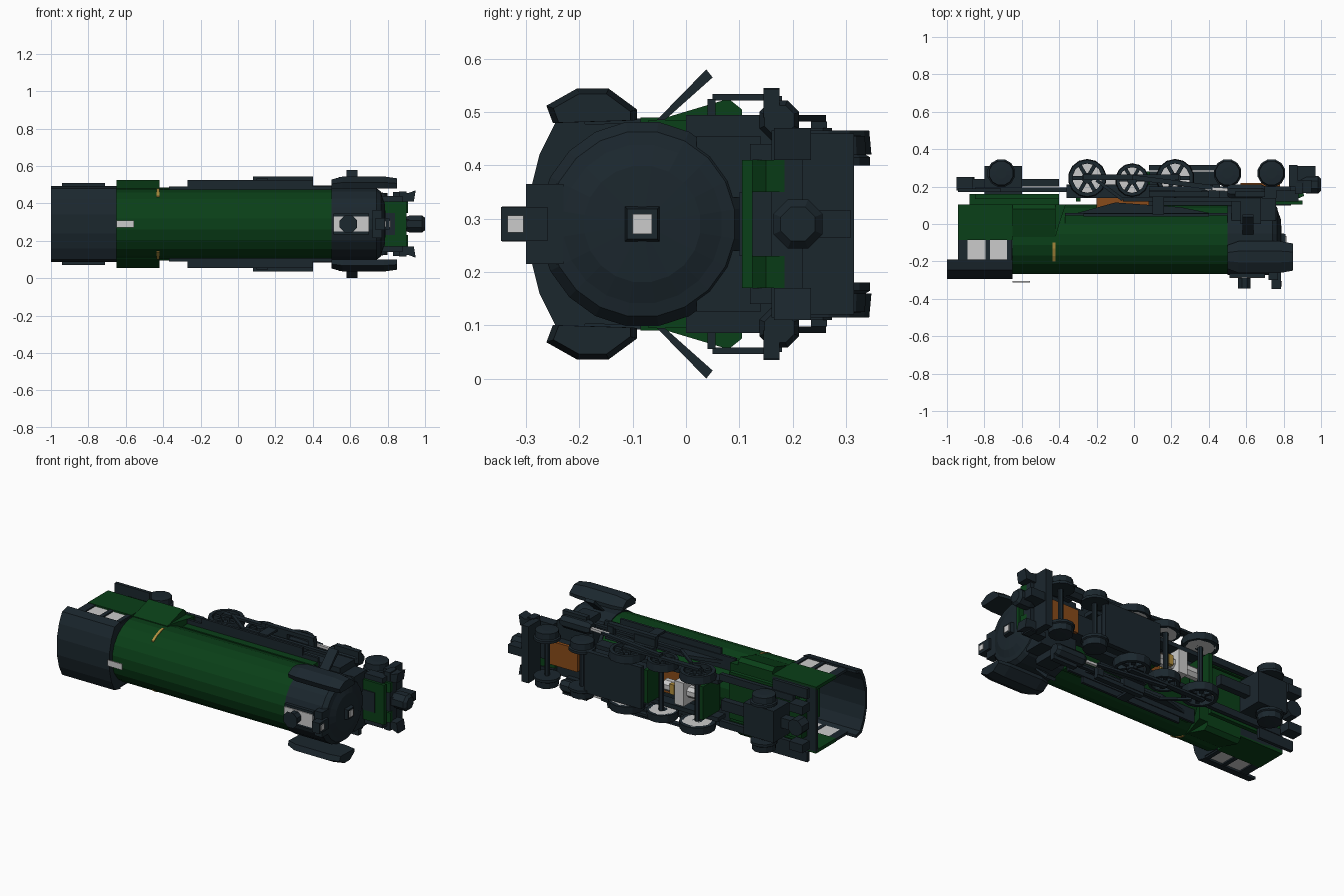
import bpy, bmesh
from math import sin, cos, pi, sqrt, hypot
from mathutils import Vector

if "Cube" in bpy.data.objects:
    bpy.data.objects.remove(bpy.data.objects["Cube"])

# Locomotive lying on its side: nose +x, roof -y, wheels +y, width along z about ZC
ZC = 0.29

def mat(name, c):
    m = bpy.data.materials.new(name)
    m.diffuse_color = (*c, 1)
    m.use_nodes = True
    m.node_tree.nodes["Principled BSDF"].inputs["Base Color"].default_value = m.diffuse_color
    return m

DARK = mat("dark_slate", (0.011, 0.02, 0.027))
GREEN = mat("green_paint", (0.003, 0.05, 0.009))
COPPER = mat("copper", (0.25, 0.07, 0.01))
GOLD = mat("gold", (0.45, 0.28, 0.05))

def finish(name, bm, m):
    bmesh.ops.recalc_face_normals(bm, faces=bm.faces)
    me = bpy.data.meshes.new(name)
    bm.to_mesh(me)
    bm.free()
    if m:
        me.materials.append(m)
    ob = bpy.data.objects.new(name, me)
    bpy.context.collection.objects.link(ob)
    return ob

def place(axis, a, b, h):
    """Profile (a, b) extruded by h along axis; widths measured from ZC."""
    return Vector({'x': (h, a, ZC + b), 'y': (a, h, ZC + b), 'z': (a, b, ZC + h)}[axis])

def prism(name, pts, axis, h0, h1, m=None):
    bm = bmesh.new()
    lo = [bm.verts.new(place(axis, a, b, h0)) for a, b in pts]
    hi = [bm.verts.new(place(axis, a, b, h1)) for a, b in pts]
    n = len(pts)
    bm.faces.new(lo)
    bm.faces.new(hi)
    for i in range(n):
        bm.faces.new((lo[i], lo[(i + 1) % n], hi[(i + 1) % n], hi[i]))
    return finish(name, bm, m)

def box(name, x0, x1, y0, y1, w0, w1, m=None):
    return prism(name, [(x0, y0), (x1, y0), (x1, y1), (x0, y1)], 'z', w0, w1, m)

def lathe(name, prof, axis, ca, cb, n, m=None, closed=False):
    """Revolve (radius, height) points about an axis through (ca, cb)."""
    bm = bmesh.new()
    rings = [[bm.verts.new(place(axis, ca + r * cos(2 * pi * (i + .5) / n), cb + r * sin(2 * pi * (i + .5) / n), h))
              for i in range(n)] for r, h in prof]
    pairs = list(zip(rings, rings[1:] + rings[:1])) if closed else list(zip(rings, rings[1:]))
    for p, q in pairs:
        for i in range(n):
            bm.faces.new((p[i], p[(i + 1) % n], q[(i + 1) % n], q[i]))
    if not closed:
        bm.faces.new(rings[0])
        bm.faces.new(rings[-1])
    return finish(name, bm, m)

def bar(name, p, q, t, w0, w1, m=None):
    """Straight rod in the x-y plane, from width w0 to w1."""
    dx, dy = q[0] - p[0], q[1] - p[1]
    k = t / 2 / hypot(dx, dy)
    nx, ny = -dy * k, dx * k
    return prism(name, [(p[0] + nx, p[1] + ny), (q[0] + nx, q[1] + ny),
                        (q[0] - nx, q[1] - ny), (p[0] - nx, p[1] - ny)], 'z', w0, w1, m)

# Boiler and smokebox
CY = -0.082
lathe("boiler", [(.188, -.66), (.188, .51)], 'x', CY, 0, 20, GREEN)
lathe("smokebox", [(.194, .5), (.194, .74), (.175, .765), (.15, .77), (.11, .785), (.03, .79)], 'x', CY, 0, 20, DARK)
lathe("smokebox_lamp_rim", [(.05, .775), (.04, .81)], 'x', CY, 0, 4, DARK)
lathe("smokebox_lamp", [(.026, .80), (.026, .815)], 'x', CY, 0, 4)

# Chimney, top lamp and whistle
box("chimney_base", .51, .70, -.285, -.24, -.055, .055, DARK)
box("chimney_plate", .51, .70, -.29, -.28, -.04, .04)
lathe("chimney", [(.05, -.345), (.036, -.345), (.036, -.29), (.055, -.26)], 'y', .59, 0, 8, DARK)
box("top_lamp_bracket", .72, .77, -.30, -.23, -.075, .075, DARK)
box("top_lamp_housing", .735, .785, -.347, -.26, -.032, .032, DARK)
box("top_lamp", .78, .79, -.335, -.305, -.016, .016)
box("whistle", -.65, -.555, -.312, -.306, -.018, .018)

# Cab: arched open-backed shell with front wall
outer = [(-.19, .202), (-.245, .19), (-.275, .13), (-.295, .05)]
outer += [(y, -w) for y, w in reversed(outer)]
inner = [(y + .018 if y < -.2 else y, w * .92) for y, w in reversed(outer)]
prism("cab_roof", outer + inner, 'x', -1, -.65, DARK)
prism("cab_front", [(.10, .19)] + [(y, w * .93) for y, w in outer] + [(.10, -.19)], 'x', -.67, -.65, DARK)
box("cab_floor", -.94, -.65, .085, .105, -.19, .19, DARK)
box("cab_backhead", -.78, -.67, -.16, .09, -.12, .12, GREEN)

# Chassis centre parts
box("rear_frame", -.88, -.4, .10, .16, -.11, .11, GREEN)
box("rear_truck", -.80, -.60, .16, .31, -.095, .095, DARK)
box("rear_truck_arm", -.60, -.40, .20, .24, -.03, .03, DARK)
box("rear_drawbar", -.90, -.66, .19, .24, -.03, .03, DARK)
lathe("rear_coupler", [(.05, .18), (.05, .25)], 'y', -.90, 0, 8, DARK)
box("undertray", .08, .46, .285, .315, -.125, .125, DARK)
box("frame_spine", .08, .46, .10, .28, -.06, .06, DARK)
box("front_spine", .46, .84, .10, .20, -.06, .06, DARK)
box("motor_coil", -.2, .08, .08, .15, -.075, .075, COPPER)
lathe("motor_shaft", [(.035, -.28), (.035, .0)], 'x', .19, 0, 8)
box("motor_bracket", -.16, -.10, .14, .25, -.07, .07)
box("motor_terminal", -.08, -.05, .15, .23, -.03, .03, GOLD)
box("front_coil", .57, .78, .20, .22, -.07, .07, COPPER)
for x in (-.31, .06):
    box("motor_frame_end", x, x + .025, .12, .28, -.10, .10, GREEN)

# Front end
box("front_deck", .70, .90, .105, .125, -.12, .12, GREEN)
box("front_beam", .86, .90, .16, .22, -.175, .175, DARK)
box("pilot_plate", .83, .875, .2, .315, -.17, .17, DARK)
lathe("front_coupler", [(.035, .88), (.05, .92), (.05, .985), (.035, 1.0)], 'x', .21, 0, 8, DARK)
box("coupler_shank", .84, .97, .17, .31, -.025, .025, DARK)

def spoked_wheel(s, x, y, r, spokes, w):
    t = r * .24
    lathe("wheel_rim", [(r, s * w), (r * .96, s * (w + .045)), (r - t, s * (w + .045)), (r - t, s * w)],
          'z', x, y, 14, DARK, True)
    lathe("wheel_hub", [(r * .3, s * w), (r * .3, s * (w + .05))], 'z', x, y, 8, DARK)
    lathe("wheel_disc", [(r * .85, s * w), (r * .85, s * (w + .008))], 'z', x, y, 12)
    for i in range(spokes):
        a = 2 * pi * i / spokes
        bar("wheel_spoke", (x, y), (x + cos(a) * r * .85, y + sin(a) * r * .85), r * .2,
            s * (w + .01), s * (w + .035), DARK)

# Everything mirrored about the long centre plane
for s in (1, -1):
    def sbox(name, x0, x1, y0, y1, w0, w1, m=None):
        return box(name, x0, x1, y0, y1, s * w0, s * w1, m)

    # Gold trim strip on the boiler side
    arc = [(y, s * sqrt(.1905 ** 2 - (y - CY) ** 2)) for y in (-.2, -.17, -.13, -.1)]
    prism("boiler_band", arc + [(y, w * .9) for y, w in reversed(arc)], 'x', -.435, -.42, GOLD)
    # Cab side and windows
    sbox("cab_side", -.94, -.65, -.085, .105, .18, .20, GREEN)
    for x in (-.94, -.795, -.68):
        sbox("cab_pillar", x, x + (.05 if x < -.9 else .025), -.20, -.08, .182, .198, DARK)
    sbox("cab_window", -.89, -.68, -.20, -.085, .184, .190)
    # Flared side tank with sloped front
    prism("side_tank", [(-.07, s * .17), (-.07, s * .19), (.08, s * .235), (.105, s * .215), (.105, s * .1)],
          'x', -.65, -.42, GREEN)
    prism("tank_slope", [(-.42, -.07), (-.40, .0), (-.365, .105), (-.42, .105)], 'z', s * .1, s * .195, GREEN)
    # Running board and braces beneath the boiler
    sbox("running_board", -.37, .5, .045, .06, .12, .20, DARK)
    sbox("outer_board", -.27, .4, .04, .055, .19, .235, DARK)
    sbox("board_skirt", -.37, .5, .0, .045, .15, .175, GREEN)
    prism("board_brace", [(-.3, .06), (.4, .06), (.25, .09), (-.1, .115)], 'z', s * .15, s * .17, DARK)
    # Valve gear bracket loop
    sbox("gear_outer", .08, .40, .145, .175, .232, .255, DARK)
    sbox("gear_inner", .08, .40, .165, .20, .17, .195, DARK)
    for x0, x1 in ((.08, .22), (.36, .40)):
        sbox("gear_link", x0, x1, .15, .18, .19, .24, DARK)
    sbox("gear_hanger", .10, .16, .05, .16, .232, .244, DARK)
    # Smoke deflector: lofted lozenge
    section = [(-.262, .222), (-.205, .254), (-.145, .254), (-.092, .215), (-.092, .195), (-.25, .19)]
    bm = bmesh.new()
    rings = []
    for x, k in ((.5, .75), (.56, 1), (.78, 1), (.85, .85)):
        rings.append([bm.verts.new((x, -.175 + (y + .175) * k, ZC + s * (.19 + (w - .19) * k))) for y, w in section])
    for p, q in zip(rings, rings[1:]):
        for i in range(6):
            bm.faces.new((p[i], p[(i + 1) % 6], q[(i + 1) % 6], q[i]))
    bm.faces.new(rings[0])
    bm.faces.new(rings[-1])
    finish("smoke_deflector", bm, DARK)
    # Steam pipe, saddle and cylinder
    prism("steam_fin", [(-.055, s * .195), (-.04, s * .195), (.05, s * .275), (.038, s * .29)], 'x', .58, .64, DARK)
    sbox("saddle", .52, .76, .02, .14, .05, .165, DARK)
    sbox("steam_pipe", .57, .68, .0, .17, .15, .205, DARK)
    lathe("cylinder", [(.03, .50), (.04, .52), (.04, .68), (.03, .70)], 'x', .175, s * .195, 8, DARK)
    sbox("cylinder_step", .54, .70, .145, .175, .20, .252, DARK)
    # Side frames, steps and rear fittings
    sbox("main_frame", -.36, .46, .14, .21, .10, .125, DARK)
    sbox("rear_side_frame", -.85, -.36, .17, .195, .12, .16, DARK)
    sbox("rear_green_sill", -.85, -.4, .135, .16, .12, .17, GREEN)
    sbox("rear_step", -.94, -.71, .17, .19, .16, .22, DARK)
    sbox("rear_buffer", -.95, -.86, .18, .25, .09, .14, DARK)
    # Front ramps and buffers
    prism("front_ramp", [(.76, .105), (.80, .105), (.91, .15), (.90, .185), (.76, .16)], 'z', s * .06, s * .12, GREEN)
    sbox("ramp_side", .76, .88, .12, .18, .12, .15, DARK)
    prism("front_buffer", [(.87, s * .12), (.94, s * .12), (.95, s * .18), (.91, s * .165), (.87, s * .175)],
          'y', .165, .235, DARK)
    # Wheels
    for x in (-.25, -.01, .22):
        spoked_wheel(s, x, .245 if x != -.01 else .235, .103 if x != -.01 else .09, 6, .13)
    for x in (-.71, .50, .735):
        lathe("small_wheel", [(.076, s * .11), (.076, s * .125), (.068, s * .13), (.066, s * .165), (.03, s * .168)],
              'z', x, .272, 12, DARK)
    # Rods
    bar("coupling_rod", (-.27, .25), (.24, .25), .03, s * .178, s * .192, DARK)
    bar("main_rod", (-.01, .25), (.42, .195), .026, s * .192, s * .205, DARK)
    bar("piston_rod", (.38, .19), (.56, .18), .018, s * .19, s * .205)
    bar("valve_link", (-.2, .235), (-.06, .13), .018, s * .192, s * .204, DARK)
    bar("valve_rod", (-.06, .13), (.57, .13), .022, s * .19, s * .205, DARK)

# Axles
for x in (-.71, -.25, -.01, .22, .50, .735):
    lathe("axle", [(.015, -.15), (.015, .15)], 'z', x, .25 if abs(x) < .3 else .272, 6, DARK)
